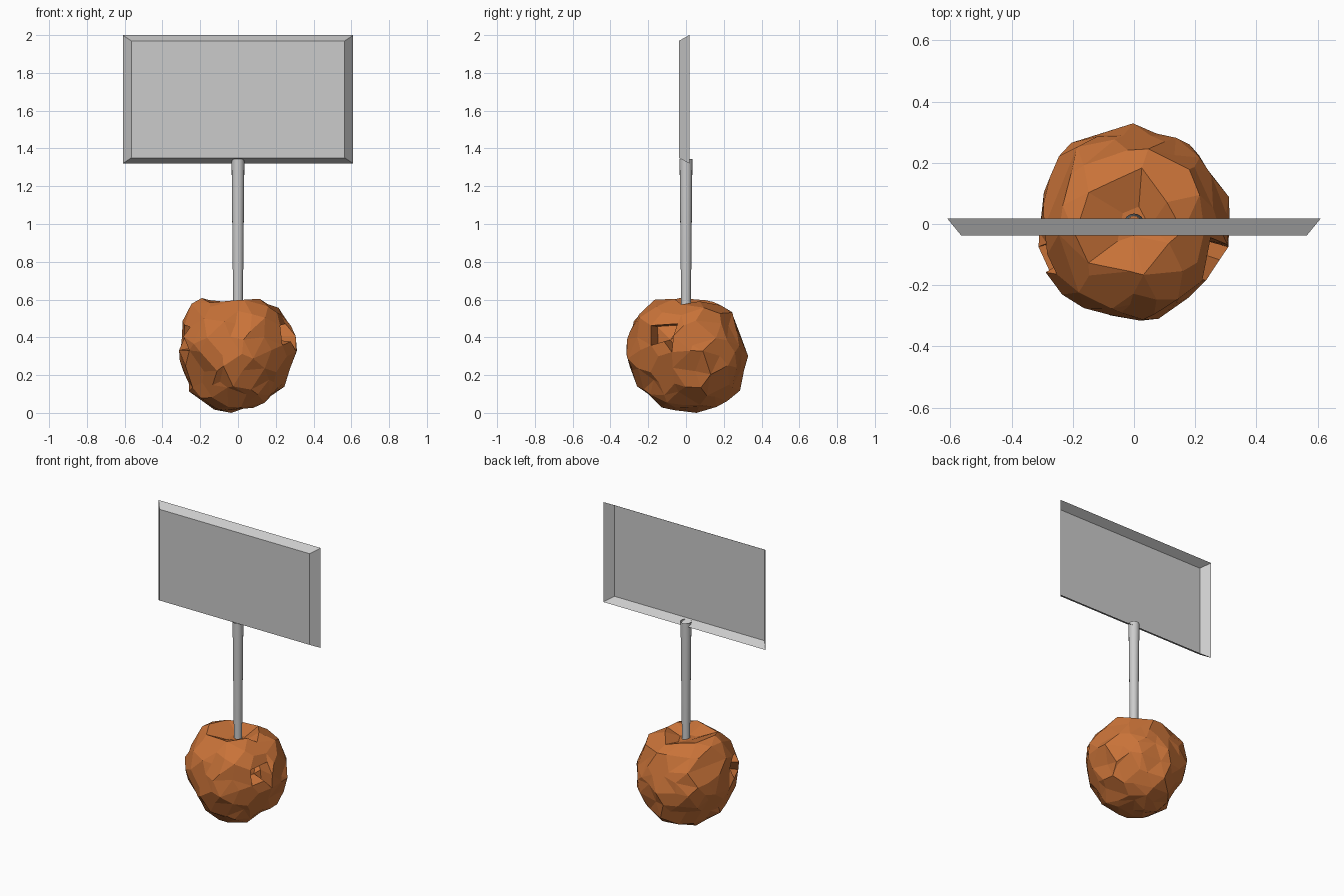
import bpy, bmesh, math, random
from mathutils import Vector

old = bpy.data.objects.get("Cube")
if old:
    bpy.data.objects.remove(old, do_unlink=True)
random.seed(7)


def material(name, rgb):
    m = bpy.data.materials.new(name)
    m.use_nodes = True
    m.diffuse_color = (*rgb, 1)
    m.node_tree.nodes["Principled BSDF"].inputs["Base Color"].default_value = (*rgb, 1)
    return m


def add_object(name, bm, mat):
    mesh = bpy.data.meshes.new(name)
    bm.to_mesh(mesh)
    bm.free()
    mesh.materials.append(mat)
    ob = bpy.data.objects.new(name, mesh)
    bpy.context.collection.objects.link(ob)
    return ob


orange = material("rock orange", (0.58, 0.17, 0.04))
grey = material("metal grey", (0.6, 0.6, 0.6))

# Rock: sphere pulled towards a few landmark bumps and hollows
CENTRE = Vector((0, 0, 0.3))
LANDMARKS = [Vector(p) - CENTRE for p in [
    (-.26, -.04, .58), (.11, -.15, .585), (-.1, -.2, .56), (.2, .08, .56), (0, .22, .56),
    (0, 0, .54), (-.17, .2, .53), (.2, -.2, .5), (-.24, -.2, .45), (0, -.28, .47),
    (0, -.31, .31), (.22, -.21, .32), (.31, .02, .38), (.27, .14, .36), (.21, .24, .33),
    (.04, .315, .33), (-.13, .3, .33), (-.25, .21, .33), (-.32, 0, .33), (-.25, -.22, .31),
    (.27, .03, .22), (.2, -.02, .1), (.0, -.26, .15), (-.22, -.06, .07), (.02, .24, .07),
    (0, 0, .005), (.12, 0, .04), (-.24, .12, .17), (.17, .17, .12), (-.17, -.19, .2),
    (.16, -.18, .17)]]


def rock_radius(d):
    total, weight = 0.31 * 0.3, 0.3
    for p in LANDMARKS:
        w = math.exp(-(d.angle(p) / 0.24) ** 2) * 3
        total += w * p.length
        weight += w
    return total / weight


bm = bmesh.new()
bmesh.ops.create_icosphere(bm, subdivisions=3, radius=1)
for v in bm.verts:
    d = (v.co + Vector([random.uniform(-0.1, 0.1) for _ in range(3)])).normalized()
    v.co = CENTRE + d * (rock_radius(d) + random.uniform(-0.016, 0.012))

# Hollows in the two sides
for spot, push in (((.27, -.13, .41), (-.1, .03, 0)), ((-.28, -.13, .38), (.05, .02, 0))):
    bm.faces.ensure_lookup_table()
    near = sorted(bm.faces, key=lambda f: (f.calc_center_median() - Vector(spot)).length)[:4]
    bmesh.ops.inset_region(bm, faces=near, thickness=0.01)
    bmesh.ops.translate(bm, verts=list({v for f in near for v in f.verts}), vec=push)

# Rest the lowest point on the ground and merge nearly flat facets
low = min(v.co.z for v in bm.verts)
bmesh.ops.translate(bm, verts=bm.verts, vec=(0, 0, -low))
bmesh.ops.dissolve_limit(bm, angle_limit=math.radians(7), verts=bm.verts, edges=bm.edges)
add_object("rock_base", bm, orange)

# Post: open tapered tube
bm = bmesh.new()
bmesh.ops.create_cone(bm, cap_ends=False, segments=16, radius1=0.025, radius2=0.034, depth=0.85)
bmesh.ops.translate(bm, verts=bm.verts, vec=(0, 0, 0.92))
post = add_object("post", bm, grey)
bpy.context.view_layer.objects.active = post
post.select_set(True)
bpy.ops.object.shade_smooth_by_angle(angle=math.radians(35))
post.select_set(False)

# Sign board: shallow tray, open at the back, with flared walls
bm = bmesh.new()


def ring(half_x, y, z0, z1):
    return [bm.verts.new(c) for c in
            ((-half_x, y, z0), (half_x, y, z0), (half_x, y, z1), (-half_x, y, z1))]


front = ring(0.565, -0.037, 1.35, 1.97)
rim = ring(0.61, 0.018, 1.32, 2.0)
bm.faces.new(front)
for i in range(4):
    j = (i + 1) % 4
    bm.faces.new((front[j], front[i], rim[i], rim[j]))
add_object("sign_board", bm, grey)
